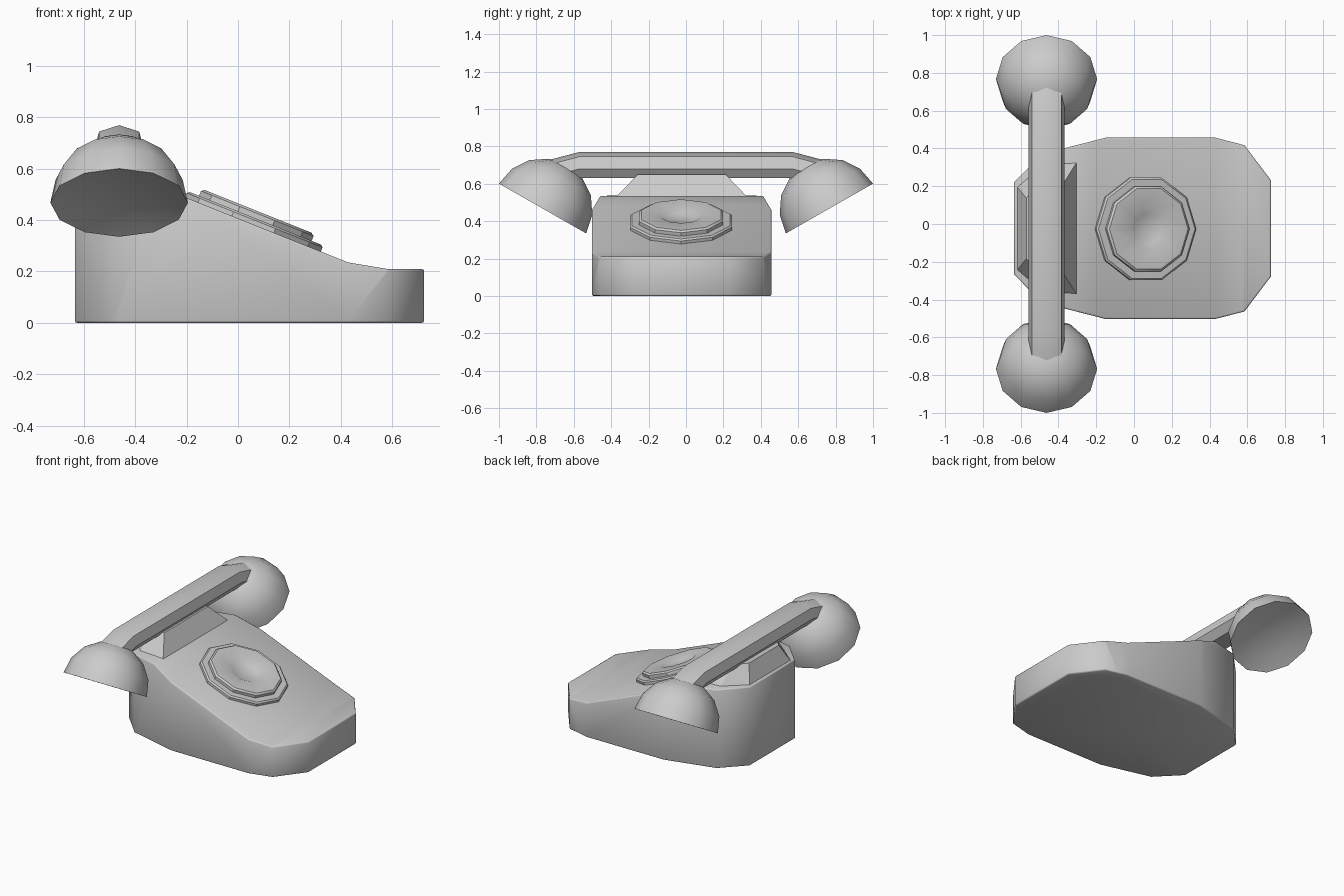
import bpy, bmesh
from math import sin, cos, pi, radians, atan2
from mathutils import Matrix, Vector

if "Cube" in bpy.data.objects:
    bpy.data.objects.remove(bpy.data.objects["Cube"])

CY = -0.023   # centre line of the body


def finish(name, bm, angle=50):
    bmesh.ops.recalc_face_normals(bm, faces=bm.faces)
    me = bpy.data.meshes.new(name)
    bm.to_mesh(me)
    bm.free()
    ob = bpy.data.objects.new(name, me)
    bpy.context.collection.objects.link(ob)
    bpy.ops.object.select_all(action='DESELECT')
    ob.select_set(True)
    bpy.context.view_layer.objects.active = ob
    if angle:
        bpy.ops.object.shade_smooth_by_angle(angle=radians(angle))
    return ob


def loft(name, rings, angle=50):
    """Skin a list of equal-length closed rings and cap both ends."""
    bm = bmesh.new()
    vs = [[bm.verts.new(p) for p in r] for r in rings]
    n = len(vs[0])
    for a, b in zip(vs, vs[1:]):
        for i in range(n):
            j = (i + 1) % n
            bm.faces.new((a[i], a[j], b[j], b[i]))
    bm.faces.new(vs[0])
    bm.faces.new(vs[-1])
    return finish(name, bm, angle)


def revolve(name, profile, n, mat, angle=50):
    """Turn an (r, z) profile around local z; r = 0 makes a pole."""
    bm = bmesh.new()
    rings = []
    for r, z in profile:
        if r == 0:
            rings.append([bm.verts.new(mat @ Vector((0, 0, z)))] * n)
        else:
            rings.append([bm.verts.new(mat @ Vector((r * cos(2 * pi * i / n), r * sin(2 * pi * i / n), z)))
                          for i in range(n)])
    for a, b in zip(rings, rings[1:]):
        for i in range(n):
            j = (i + 1) % n
            bm.faces.new(list(dict.fromkeys((a[i], a[j], b[j], b[i]))))
    return finish(name, bm, angle)


def mirrored(half):
    """Close a half plan (x, y offset) across the body centre line."""
    return [(x, CY + y) for x, y in half] + [(x, CY - y) for x, y in reversed(half)]


# Body: plan prism intersected with the side profile, then rounded rims
plan = mirrored([(0.725, 0.255), (0.585, 0.44), (0.43, 0.48),
                 (-0.15, 0.48), (-0.49, 0.393), (-0.635, 0.243)])
body = loft("body", [[(x, y, z) for x, y in plan] for z in (0, 0.9)], 0)
side = [(-0.9, 0), (0.9, 0), (0.9, 0.21), (0.58, 0.21), (0.43, 0.235),
        (-0.2, 0.487), (-0.31, 0.535), (-0.9, 0.54)]
cutter = loft("profile_cutter", [[(x, y, z) for x, z in side] for y in (-0.8, 0.8)], 0)
cutter.hide_render = True
m = body.modifiers.new("profile", 'BOOLEAN')
m.operation = 'INTERSECT'
m.solver = 'EXACT'
m.object = cutter
b = body.modifiers.new("rims", 'BEVEL')
b.width = 0.024
b.segments = 2
b.limit_method = 'ANGLE'
b.angle_limit = radians(65)
dg = bpy.context.evaluated_depsgraph_get()
mesh = bpy.data.meshes.new_from_object(body.evaluated_get(dg))
body.modifiers.clear()
body.data = mesh
bpy.data.objects.remove(cutter)
bpy.ops.object.select_all(action='DESELECT')
body.select_set(True)
bpy.context.view_layer.objects.active = body
bpy.ops.object.shade_smooth_by_angle(angle=radians(50))

# Cradle: tapered saddle under the handset
base = mirrored([(-0.3, 0.355), (-0.48, 0.345), (-0.622, 0.225)])
top = mirrored([(-0.375, 0.235), (-0.5, 0.235), (-0.57, 0.16)])
loft("cradle", [[(x, y, 0.525) for x, y in base], [(x, y, 0.65) for x, y in top]], 30)

# Dial: stepped ten-sided disc with a sunken centre, lying on the slope
tilt = atan2(0.252, 0.63)
dial_mat = Matrix.Translation((0.058, CY - 0.003, 0.383)) @ Matrix.Rotation(tilt, 4, 'Y')
dial = [(0, -0.02), (0.285, -0.02), (0.285, 0.018), (0.275, 0.026), (0.236, 0.026),
        (0.236, 0.046), (0.224, 0.055), (0.115, 0.053), (0.08, 0.035), (0, 0.03)]
revolve("dial", dial, 10, dial_mat, 35)

# Ear and mouth cups: hemispheres with a shallow dish, tilted inward
R = 0.268
cup = [(0, 0.04), (R * 0.6, 0.028)]
cup += [(R * cos(pi / 8 * i), R * sin(pi / 8 * i)) for i in range(4)] + [(0, R)]
for name, s in (("mouth_cup", -1), ("ear_cup", 1)):
    mat = Matrix.Translation((-0.463, s * 0.767, 0.468)) @ Matrix.Rotation(s * radians(29.7), 4, 'X')
    revolve(name, cup, 12, mat)

# Handset bar: faceted section swept along y, ends bent down into the cups
half = [(0.0, 0.07), (0.078, 0.045), (0.096, -0.02), (0.06, -0.07)]
section = half + [(-x, z) for x, z in reversed(half[1:])]
path = [(0.57, 0.70, 0), (0.70, 0.665, 25)]
path = [(-y, z, -a) for y, z, a in reversed(path)] + path
rings = []
for y, z, a in path:
    t = radians(a)
    rings.append([(-0.463 + u, y + v * sin(t), z + v * cos(t)) for u, v in section])
loft("handset_bar", rings, 40)
